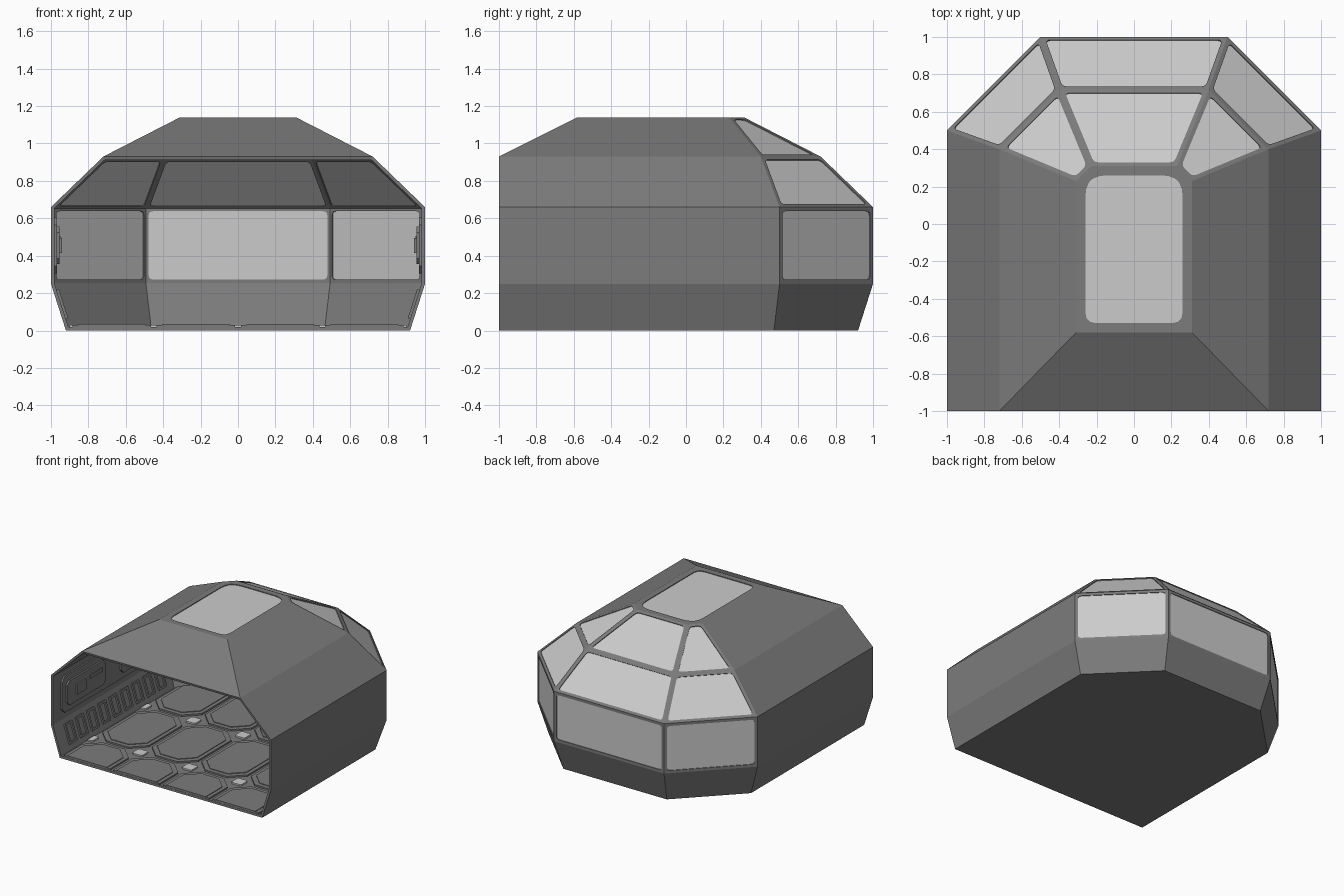
import bpy, bmesh, math
from mathutils import Vector, Matrix

if "Cube" in bpy.data.objects:
    bpy.data.objects.remove(bpy.data.objects["Cube"])

def material(name, g):
    m = bpy.data.materials.new(name)
    m.diffuse_color = (g, g, g, 1)
    m.use_nodes = True
    m.node_tree.nodes["Principled BSDF"].inputs["Base Color"].default_value = m.diffuse_color
    return m

DARK, GLASS = material("dark_grey", 0.2), material("pale_glass", 0.55)

def finish(bm, name, mat=None):
    me = bpy.data.meshes.new(name)
    bm.to_mesh(me)
    bm.free()
    ob = bpy.data.objects.new(name, me)
    bpy.context.collection.objects.link(ob)
    if mat:
        me.materials.append(mat)
    return ob

def solidify(ob, t):
    m = ob.modifiers.new("thickness", 'SOLIDIFY')
    m.thickness, m.offset = t, -1
    m.use_even_offset = m.use_quality_normals = True

def rounded_inset(pts, d, r, seg=3):
    """Inset a convex polygon and round its corners; one arc list per corner."""
    arcs = []
    for i, v in enumerate(pts):
        u1 = (pts[i - 1] - v).normalized()
        u2 = (pts[(i + 1) % len(pts)] - v).normalized()
        p = v + (u1 + u2) * (d / u1.cross(u2).length)
        a, b = p + u1 * r, p + u2 * r
        arcs.append([a * (1 - t) ** 2 + p * 2 * t * (1 - t) + b * t * t
                     for t in (k / seg for k in range(seg + 1))])
    return arcs

# Hull rings: height, half width, chamfer start, front y
rings = [(0, .92, .47, -1), (.25, 1, .5, -1), (.66, 1, .5, -1),
         (.93, .72, .4, -1), (1.14, .31, .23, -.58)]
P = [[Vector(c) for c in ((-w, y, z), (-w, c, z), (-c, w, z), (c, w, z), (w, c, z), (w, y, z))]
     for z, w, c, y in rings]

bm = bmesh.new()
panes = bmesh.new()

def face(b, pts):
    return b.faces.new([b.verts.new(p) for p in pts])

def window(pts, d, r):
    """Frame with a rounded hole in the hull, plus a recessed pane."""
    arcs = rounded_inset(pts, d, r)
    n = len(pts)
    for i in range(n):
        for a, b in zip(arcs[i], arcs[i][1:]):
            face(bm, [pts[i], b, a])
        j = (i + 1) % n
        face(bm, [pts[i], pts[j], arcs[j][0], arcs[i][-1]])
    f = face(panes, [p for arc in arcs for p in arc])
    f.normal_update()
    if f.normal.dot(f.calc_center_median() - Vector((0, 0, .5))) < 0:
        f.normal_flip()
    for v in f.verts:
        v.co -= f.normal * .006

for k in range(4):
    for i in range(5):
        quad = [P[k][i], P[k][i + 1], P[k + 1][i + 1], P[k + 1][i]]
        if k > 0 and 1 <= i <= 3:
            window(quad, .022, .025)
        else:
            face(bm, quad)
window(P[4], .05, .06)                                   # roof skylight
face(bm, P[0])                                           # underside
face(bm, [P[3][0], P[3][5], P[4][5], P[4][0]])           # front roof slope
bmesh.ops.remove_doubles(bm, verts=bm.verts, dist=1e-4)
for f in bm.faces:                                       # all faces point outward
    f.normal_update()
    if f.normal.dot(f.calc_center_median() - Vector((0, 0, .5))) < 0:
        f.normal_flip()
solidify(finish(bm, "hull", DARK), .018)
solidify(finish(panes, "window_panes", GLASS), .006)

# Floor: octagonal tiles with small light squares between them
def prism(b, x, y, hx, hy, c, z0, z1):
    pts = [(sx * px, sy * py) for sx, sy, flip in ((1, 1, 0), (-1, 1, 1), (-1, -1, 0), (1, -1, 1))
           for px, py in ([(hx, hy - c), (hx - c, hy)][::-1 if flip else 1])]
    f = face(b, [(x + px, y + py, z0) for px, py in pts])
    ext = bmesh.ops.extrude_face_region(b, geom=[f])['geom']
    bmesh.ops.translate(b, verts=[v for v in ext if isinstance(v, bmesh.types.BMVert)],
                        vec=(0, 0, z1 - z0))

def clip_to_floor(b):
    s = math.sqrt(.5)
    for co, no in (((0, -.998, 0), (0, -1, 0)), ((.9, 0, 0), (1, 0, 0)), ((-.9, 0, 0), (-1, 0, 0)),
                   ((0, .9, 0), (0, 1, 0)), ((.68, .68, 0), (s, s, 0)), ((-.68, .68, 0), (-s, s, 0))):
        r = bmesh.ops.bisect_plane(b, geom=b.verts[:] + b.edges[:] + b.faces[:], plane_co=co,
                                   plane_no=no, clear_outer=True)
        bmesh.ops.holes_fill(b, edges=[e for e in b.edges if e.is_boundary])
    bmesh.ops.recalc_face_normals(b, faces=b.faces)

tiles, lights = bmesh.new(), bmesh.new()
for j in range(4):
    for i in range(-2, 3):
        y = -.97 + .69 * j
        if i < 2:
            prism(tiles, .45 * i + .225, y, .21, .325, .11, .012, .03)
            prism(tiles, .45 * i + .225, y, .18, .29, .10, .03, .035)
        prism(lights, .45 * i, y + .345, .045, .045, .01, .012, .03)
clip_to_floor(tiles)
clip_to_floor(lights)
finish(tiles, "floor_tiles", DARK)
finish(lights, "floor_lights", GLASS)

# Interior side walls: vents on the lower slope, equipment panel above
def box(b, loc, size, tilt=0, bevel=0):
    m = Matrix.Translation(loc) @ Matrix.Rotation(tilt, 4, 'Y') @ Matrix.Diagonal((*size, 1))
    vs = bmesh.ops.create_cube(b, size=1, matrix=m)['verts']
    if bevel:
        es = [e for e in {e for v in vs for e in v.link_edges}
              if abs((e.verts[0].co - e.verts[1].co).x) > size[0] * .5]
        bmesh.ops.bevel(b, geom=es, offset=bevel, segments=1, affect='EDGES')

for s, side in ((-1, "left"), (1, "right")):
    tilt = s * math.atan(.08 / .25)
    ribs, panel = bmesh.new(), bmesh.new()
    for k in range(9):
        y = -.83 + .145 * k
        for dy in (-.04, .04):
            box(ribs, (s * .942, y + dy, .14), (.02, .018, .15), tilt)
        for z in (.07, .21):
            box(ribs, (s * (.92 + .32 * z - .023), y, z), (.02, .09, .015), tilt)
    finish(ribs, side + "_wall_vents", DARK)
    box(panel, (s * .977, -.25, .455), (.016, 1.3, .3), 0, .04)
    for y in (-.6, .1):
        box(panel, (s * .965, y, .455), (.02, .5, .2), 0, .03)
        box(panel, (s * .952, y - .08, .455), (.02, .12, .08))
        box(panel, (s * .955, y + .12, .49), (.014, .16, .03))
    finish(panel, side + "_wall_panel", DARK)
